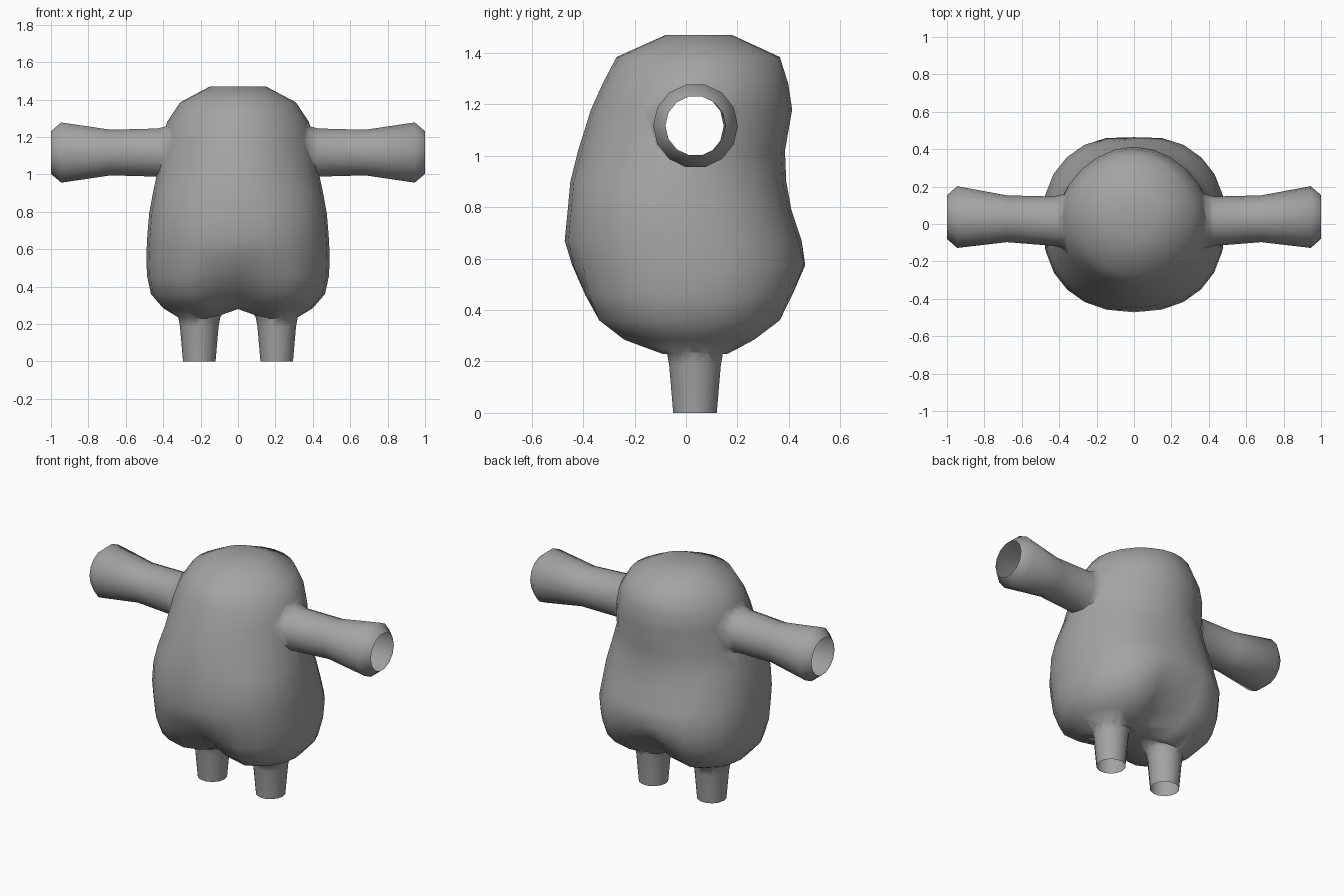
import bpy, bmesh
from math import cos, sin, tau, copysign

if "Cube" in bpy.data.objects:
    bpy.data.objects.remove(bpy.data.objects["Cube"])

def power(v, e):
    return copysign(abs(v) ** e, v)

def loft(name, rings, cap_center=None):
    """Solid from a list of rings; the first ring may close to a point."""
    bm = bmesh.new()
    loops = [[bm.verts.new(p) for p in ring] for ring in rings]
    n = len(loops[0])
    for a, b in zip(loops, loops[1:]):
        for i in range(n):
            bm.faces.new((a[i], a[(i + 1) % n], b[(i + 1) % n], b[i]))
    if cap_center:
        c = bm.verts.new(cap_center)
        for i in range(n):
            bm.faces.new((c, loops[0][i], loops[0][(i + 1) % n]))
    else:
        bm.faces.new(loops[0])
    bm.faces.new(loops[-1])
    bmesh.ops.recalc_face_normals(bm, faces=bm.faces)
    me = bpy.data.meshes.new(name)
    bm.to_mesh(me)
    bm.free()
    ob = bpy.data.objects.new(name, me)
    bpy.context.collection.objects.link(ob)
    return ob

# Torso: z, half width, front y, back y, crease depth, lift at the centre
SEG = 24
sections = [
    (0.23, 0.31, -0.11, 0.18, 0.15, 0.05),
    (0.285, 0.40, -0.275, 0.30, 0.50, 0.01),
    (0.36, 0.465, -0.385, 0.412, 0.36, 0),
    (0.46, 0.487, -0.43, 0.452, 0.17, 0),
    (0.575, 0.49, -0.457, 0.478, 0.03, 0),
    (0.67, 0.485, -0.472, 0.45, 0, 0),
    (0.79, 0.475, -0.46, 0.41, 0, 0),
    (0.90, 0.455, -0.45, 0.39, 0, 0),
    (1.02, 0.43, -0.42, 0.385, 0, 0),
    (1.18, 0.405, -0.37, 0.413, 0, 0),
    (1.28, 0.38, -0.325, 0.398, 0, 0),
    (1.385, 0.31, -0.27, 0.365, 0, 0),
    (1.47, 0.15, -0.08, 0.18, 0, 0),
]

def torso_ring(z, w, f, b, crease, lift):
    e = 0.88 if z < 0.85 else 0.95 if z < 1 else 1.06
    pts = []
    for i in range(SEG):
        a = tau * i / SEG
        near = max(0, 1 - abs(cos(a)) / 0.5) ** 1.5   # 1 on the centre line
        y = (f + b) / 2 + (b - f) / 2 * power(sin(a), e) * (1 - crease * near)
        pts.append((w * power(cos(a), e), y, z + lift * near))
    return pts

torso = loft("torso", [torso_ring(*s) for s in sections], (0, 0.035, 0.28))

def circle(n, r):
    return [(r * cos(tau * i / n), r * sin(tau * i / n)) for i in range(n)]

# Arms (distance, centre y, radius) and legs (height, radius)
arm = [(0.28, 0.015, 0.19), (0.36, 0.015, 0.15), (0.43, 0.015, 0.132),
       (0.68, 0.028, 0.125), (0.945, 0.037, 0.165), (1.0, 0.037, 0.117)]
leg = [(0, 0.087), (0.185, 0.103), (0.235, 0.112), (0.30, 0.15)]
limbs = []
for s in (-1, 1):
    limbs.append(loft("arm_part", [[(s * x, y + u, 1.117 + v) for u, v in circle(14, r)] for x, y, r in arm]))
    limbs.append(loft("leg_part", [[(s * 0.207 + u, 0.035 + v, z) for u, v in circle(14, r)] for z, r in leg]))

# Join limbs to the torso as one skin
bpy.context.view_layer.objects.active = torso
for limb in limbs:
    m = torso.modifiers.new("join", 'BOOLEAN')
    m.operation, m.solver, m.object = 'UNION', 'EXACT', limb
    bpy.ops.object.modifier_apply(modifier=m.name)
    bpy.data.objects.remove(limb)

# Open the cuffs and leg ends
bm = bmesh.new()
bm.from_mesh(torso.data)
ends = [f for f in bm.faces if all(abs(v.co.x) > 0.999 for v in f.verts) or all(v.co.z < 0.001 for v in f.verts)]
bmesh.ops.delete(bm, geom=ends, context='FACES')
bm.to_mesh(torso.data)
bm.free()

# Dark grey skin
grey = bpy.data.materials.new("dark_grey")
grey.diffuse_color = (0.37, 0.37, 0.37, 1)
grey.use_nodes = True
grey.node_tree.nodes["Principled BSDF"].inputs["Base Color"].default_value = grey.diffuse_color
torso.data.materials.clear()
torso.data.materials.append(grey)

torso.name = "body_suit"
torso.select_set(True)
bpy.ops.object.shade_smooth_by_angle(angle=1.1)
